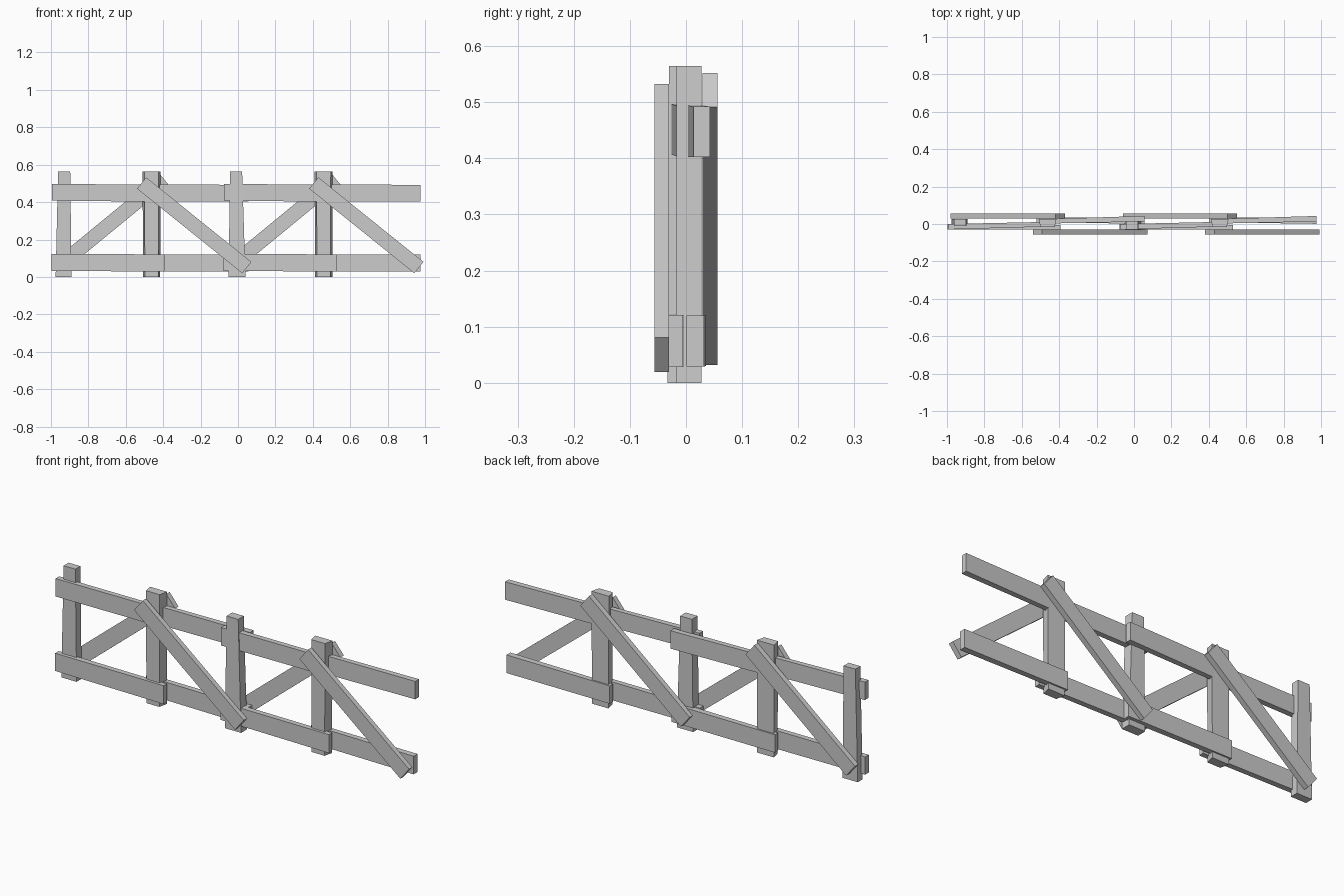
import bpy
from mathutils import Vector

if "Cube" in bpy.data.objects:
    bpy.data.objects.remove(bpy.data.objects["Cube"])

STEP = 0.92  # length of one repeating fence bay pair


def loft(name, a, b):
    """Flat-sided plank between two four-cornered ends."""
    verts = a + b
    faces = [(3, 2, 1, 0), (4, 5, 6, 7)]
    faces += [(i, (i + 1) % 4, (i + 1) % 4 + 4, i + 4) for i in range(4)]
    me = bpy.data.meshes.new(name)
    me.from_pydata([tuple(v) for v in verts], [], faces)
    import bmesh
    bm = bmesh.new()
    bm.from_mesh(me)
    bmesh.ops.recalc_face_normals(bm, faces=bm.faces)
    bm.to_mesh(me)
    bm.free()
    ob = bpy.data.objects.new(name, me)
    bpy.context.collection.objects.link(ob)
    return ob


def post(name, bottom, top, h=0.565, chamfer=0.0):
    # each end is (x0, x1, y0, y1); the front side may be narrower
    def quad(r, z):
        x0, x1, y0, y1 = r
        return [(x0 + chamfer, y0, z), (x1 - chamfer, y0, z), (x1, y1, z), (x0, y1, z)]
    loft(name, quad(bottom, 0), quad(top, h))


def rail(name, left, right, dx=0.0):
    # each end is (x, y0, y1, z0, z1)
    def quad(e):
        x, y0, y1, z0, z1 = e
        return [(x + dx, y0, z0), (x + dx, y1, z0), (x + dx, y1, z1), (x + dx, y0, z1)]
    loft(name, quad(left), quad(right))


def brace(name, p, q, y0, y1, dx, w=0.078):
    # diagonal plank from p to q in the xz plane
    d = Vector((q[0] - p[0], q[1] - p[1])).normalized()
    n = Vector((-d.y, d.x)) * w / 2

    def quad(c):
        c = Vector(c)
        a, b = c - n, c + n
        return [(a.x + dx, y0, a.y), (a.x + dx, y1, a.y), (b.x + dx, y1, b.y), (b.x + dx, y0, b.y)]
    loft(name, quad(p), quad(q))


# Upright posts
post("end_post", (-0.975, -0.89, -0.012, 0.028), (-0.962, -0.897, -0.012, 0.028))
post("middle_post", (-0.05, 0.04, -0.033, 0.015), (-0.043, 0.022, -0.03, 0.015))
for i in range(2):
    dx = i * STEP
    post(f"inner_post_{i}", (-0.508 + dx, -0.416 + dx, -0.017, 0.028),
         (-0.51 + dx, -0.414 + dx, -0.017, 0.028), chamfer=0.01)

    # Upper rails, alternating front and back
    rail(f"upper_front_rail_{i}", (-0.995, -0.029, 0.0, 0.408, 0.498),
         (-0.43, -0.013, 0.012, 0.402, 0.492), dx)
    rail(f"upper_back_rail_{i}", (-0.49, 0.002, 0.026, 0.402, 0.495),
         (0.057, 0.013, 0.043, 0.402, 0.492), dx)

    # Lower rails, alternating front and back
    rail(f"lower_front_rail_{i}", (-0.997, -0.029, 0.0, 0.033, 0.122),
         (-0.392, -0.031, -0.005, 0.028, 0.121), dx)
    rail(f"lower_back_rail_{i}", (-0.52, 0.01, 0.036, 0.03, 0.12),
         (0.057, 0.001, 0.032, 0.029, 0.12), dx)

    # Diagonal braces
    brace(f"front_brace_{i}", (-0.515, 0.502), (0.047, 0.05), -0.056, -0.03, dx)
    brace(f"back_brace_{i}", (-0.955, 0.062), (-0.395, 0.522), 0.029, 0.056, dx)
